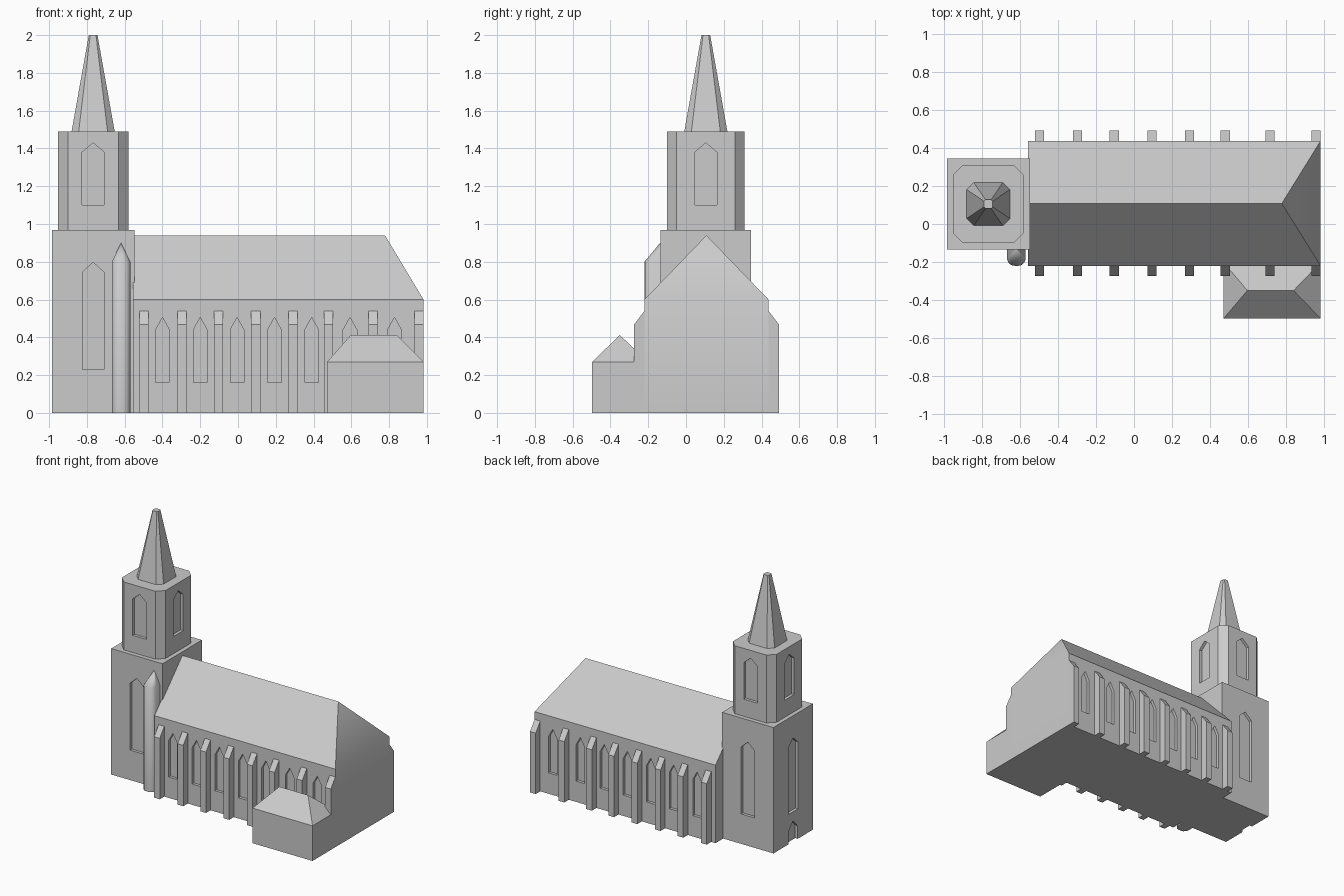
import bpy, bmesh, math

if "Cube" in bpy.data.objects:
    bpy.data.objects.remove(bpy.data.objects["Cube"])

stone = bpy.data.materials.new("light_grey_stone")
stone.diffuse_color = (0.6, 0.6, 0.6, 1)
stone.use_nodes = True
stone.node_tree.nodes["Principled BSDF"].inputs["Base Color"].default_value = stone.diffuse_color


def hull(name, pts):
    """Convex solid around a set of points, with flat areas merged."""
    bm = bmesh.new()
    for p in pts:
        bm.verts.new(p)
    bmesh.ops.convex_hull(bm, input=bm.verts[:])
    bmesh.ops.dissolve_limit(bm, angle_limit=0.01, verts=bm.verts[:], edges=bm.edges[:])
    bmesh.ops.recalc_face_normals(bm, faces=bm.faces[:])
    me = bpy.data.meshes.new(name)
    bm.to_mesh(me)
    bm.free()
    ob = bpy.data.objects.new(name, me)
    bpy.context.collection.objects.link(ob)
    me.materials.append(stone)
    return ob


def rect(x0, x1, y0, y1, z):
    return [(x, y, z) for x in (x0, x1) for y in (y0, y1)]


def octo(cx, cy, hx, hy, c, z):
    """Rectangle with corners cut by c."""
    return [(cx + sx * a, cy + sy * b, z) for sx in (-1, 1) for sy in (-1, 1)
            for a, b in ((hx, hy - c), (hx - c, hy))]


def lancet(axis, at, centre, half, z0, z1, z2, depth=0.022):
    """Pointed-arch cutter centred on a wall plane; axis is the wall normal."""
    prof = [(-half, z0), (half, z0), (half, z1), (0, z2), (-half, z1)]
    pts = []
    for d in (-depth, depth):
        for u, z in prof:
            pts.append((at + d, centre + u, z) if axis == "x" else (centre + u, at + d, z))
    return hull("opening_cutter", pts)


def cut(ob, cutters):
    for c in cutters:
        m = ob.modifiers.new("opening", "BOOLEAN")
        m.operation = "DIFFERENCE"
        m.solver = "EXACT"
        m.object = c
    dg = bpy.context.evaluated_depsgraph_get()
    me = bpy.data.meshes.new_from_object(ob.evaluated_get(dg))
    ob.modifiers.clear()
    ob.data = me
    for c in cutters:
        bpy.data.objects.remove(c)


def smooth(ob, deg):
    bpy.ops.object.select_all(action="DESELECT")
    ob.select_set(True)
    bpy.context.view_layer.objects.active = ob
    bpy.ops.object.shade_smooth_by_angle(angle=math.radians(deg))


TX, TY = -0.767, 0.105          # tower centre
S, N = -0.22, 0.437             # nave side walls

# Nave with hipped east end and pointed side windows
nave = hull("nave", rect(-0.557, 0.982, S, N, 0) + rect(-0.557, 0.982, S, N, 0.6)
            + [(-0.557, 0.108, 0.94), (0.778, 0.108, 0.94)])
cut(nave, [lancet("y", y, x, 0.036, 0.16, 0.44, 0.505)
           for y in (S, N) for x in (-0.4, -0.2, -0.005, 0.193, 0.39, 0.593, 0.828)])
smooth(nave, 35)

# Buttresses along both sides
for wall, out, side in ((S, -1, "south"), (N, 1, "north")):
    for x in (-0.497, -0.297, -0.104, 0.094, 0.292, 0.48, 0.715, 0.958):
        prof = [(-0.02, 0), (0.055, 0), (0.055, 0.468), (0, 0.54), (-0.02, 0.54)]
        hull(side + "_buttress", [(x + dx, wall + out * d, z)
                                  for dx in (-0.024, 0.024) for d, z in prof])

# Lower tower stage with windows and west door
lower = hull("tower_lower", rect(-0.985, -0.548, -0.134, 0.344, 0)
             + rect(-0.985, -0.548, -0.134, 0.344, 0.968))
cut(lower, [lancet("y", -0.134, TX, 0.057, 0.23, 0.745, 0.797),
            lancet("y", 0.344, TX, 0.057, 0.23, 0.745, 0.797),
            lancet("x", -0.985, TY, 0.057, 0.23, 0.745, 0.797),
            lancet("x", -0.985, TY, 0.055, -0.05, 0.1, 0.16)])

# Belfry with chamfered corners and a window on each side
HX, HY = 0.186, 0.206
belfry = hull("tower_belfry", octo(TX, TY, HX, HY, 0.052, 0.96) + octo(TX, TY, HX, HY, 0.052, 1.49))
cut(belfry, [lancet("y", TY + s * HY, TX, 0.058, 1.10, 1.38, 1.43) for s in (-1, 1)]
    + [lancet("x", TX + s * HX, TY, 0.058, 1.10, 1.38, 1.43) for s in (-1, 1)])

# Eight-sided spire with a blunt tip
hull("spire", octo(TX, TY, 0.115, 0.115, 0.038, 1.485) + octo(TX, TY, 0.023, 0.023, 0.008, 2.0))

# Rounded stair turret against the tower
half = [(0.049, -0.12), (0.049, -0.185), (0.042, -0.203), (0.028, -0.216), (0.01, -0.22)]
turret = hull("stair_turret", [(-0.619 + s * x, y, z) for s in (-1, 1) for x, y in half
                               for z in (0, 0.8)] + [(-0.619, -0.137, 0.9), (-0.619, -0.12, 0.9)])
smooth(turret, 40)

# Sacristy with a hipped roof
hull("sacristy", rect(0.472, 0.982, -0.497, -0.203, 0) + rect(0.472, 0.982, -0.497, -0.203, 0.27)
     + [(0.597, -0.35, 0.412), (0.84, -0.35, 0.412)])
